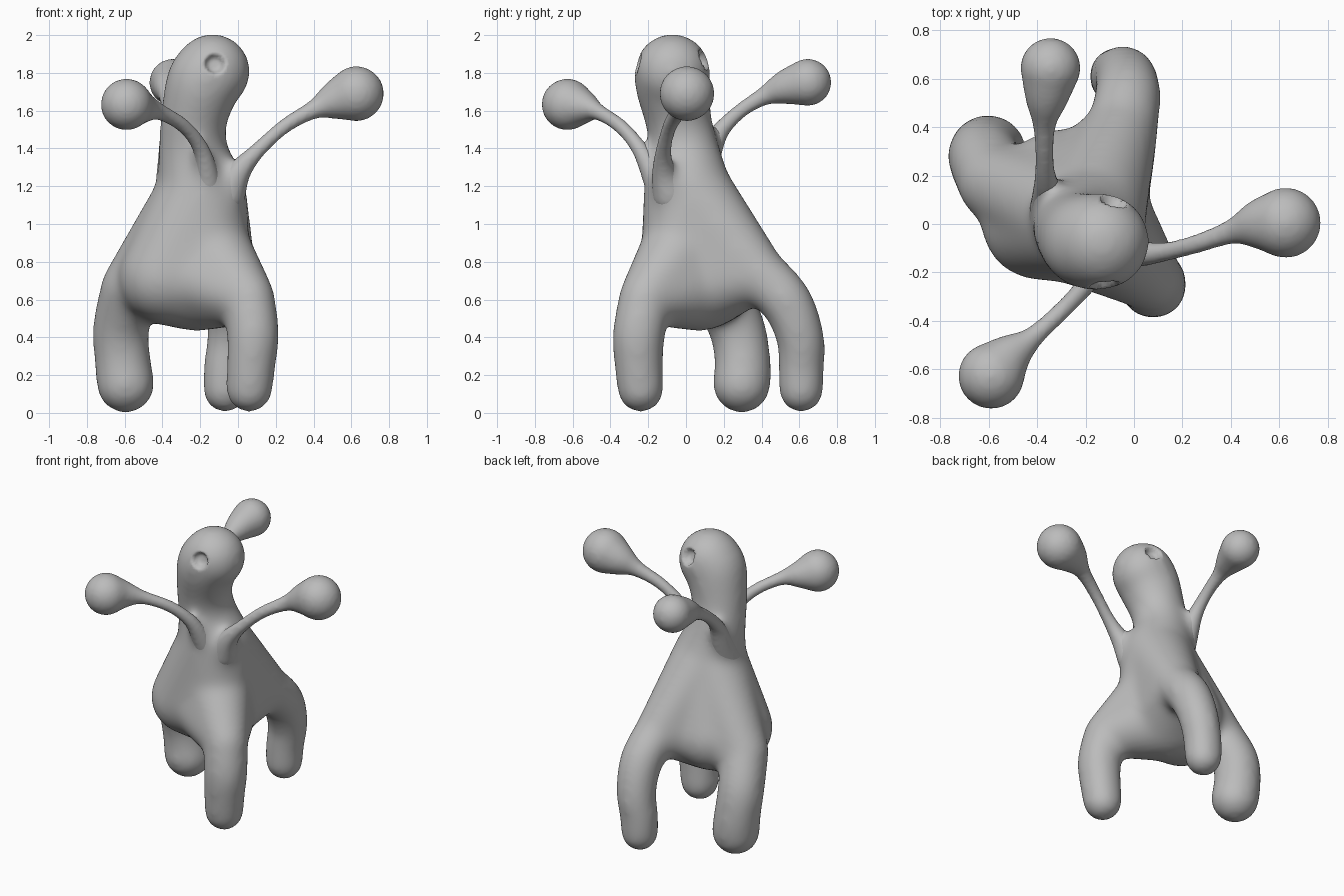
import bpy, bmesh
from mathutils import Vector

if "Cube" in bpy.data.objects:
    bpy.data.objects.remove(bpy.data.objects["Cube"])

grey = bpy.data.materials.new("grey_clay")
grey.diffuse_color = (0.5, 0.5, 0.5, 1)
grey.use_nodes = True
grey.node_tree.nodes["Principled BSDF"].inputs["Base Color"].default_value = grey.diffuse_color


def hull(bm, balls):
    """Add the convex hull of some balls (x, y, z, radius)."""
    part = bmesh.new()
    for x, y, z, r in balls:
        made = bmesh.ops.create_icosphere(part, subdivisions=3, radius=r)
        bmesh.ops.translate(part, verts=made["verts"], vec=(x, y, z))
    pts = [v.co.copy() for v in part.verts]
    part.free()
    part = bmesh.new()
    for p in pts:
        part.verts.new(p)
    res = bmesh.ops.convex_hull(part, input=part.verts)
    junk = {g for g in res["geom_interior"] + res["geom_unused"]
            if isinstance(g, bmesh.types.BMVert)}
    bmesh.ops.delete(part, geom=list(junk), context="VERTS")
    bmesh.ops.recalc_face_normals(part, faces=part.faces)
    tmp = bpy.data.meshes.new("tmp")
    part.to_mesh(tmp)
    part.free()
    bm.from_mesh(tmp)
    bpy.data.meshes.remove(tmp)


def limb(bm, balls, steps=4):
    """Sweep a ball along a smooth path with changing radius."""
    p = [Vector(b) for b in balls]
    p = [2 * p[0] - p[1]] + p + [2 * p[-1] - p[-2]]
    path = []
    for i in range(1, len(p) - 2):
        a, b, c, d = p[i - 1:i + 3]
        for k in range(steps):
            t = k / steps
            path.append(0.5 * (2 * b + (c - a) * t + (2 * a - 5 * b + 4 * c - d) * t ** 2
                               + (3 * b - a - 3 * c + d) * t ** 3))
    path.append(p[-2])
    for a, b in zip(path, path[1:]):
        hull(bm, [a, b])


def finish(bm, name, voxel, smooth):
    """Fuse the pieces into one skin and soften it."""
    me = bpy.data.meshes.new(name)
    bm.to_mesh(me)
    bm.free()
    ob = bpy.data.objects.new(name, me)
    bpy.context.collection.objects.link(ob)
    me.materials.append(grey)
    m = ob.modifiers.new("fuse", "REMESH")
    m.mode = "VOXEL"
    m.voxel_size = voxel
    m.use_smooth_shade = True
    s = ob.modifiers.new("soften", "SMOOTH")
    s.factor = 0.5
    s.iterations = smooth
    bpy.context.view_layer.objects.active = ob
    ob.select_set(True)
    for n in ("fuse", "soften"):
        bpy.ops.object.modifier_apply(modifier=n)
    ob.select_set(False)
    ob.data.polygons.foreach_set("use_smooth", [True] * len(ob.data.polygons))
    return ob


# Arms: thin stalks flaring at the root, with a bulb at the tip
arms = {
    "right_arm": [(-.06, -.08, 1.15, .10), (0, -.115, 1.27, .066), (.10, -.12, 1.385, .042),
                  (.25, -.085, 1.52, .039), (.41, -.03, 1.61, .052), (.53, 0, 1.66, .105),
                  (.627, .005, 1.69, .146)],
    "front_left_arm": [(-.16, -.10, 1.13, .10), (-.165, -.17, 1.26, .066), (-.20, -.25, 1.405, .043),
                       (-.29, -.35, 1.52, .038), (-.42, -.47, 1.595, .045), (-.52, -.55, 1.62, .09),
                       (-.59, -.628, 1.633, .137)],
    "back_left_arm": [(-.32, .02, 1.18, .12), (-.345, .10, 1.34, .08), (-.365, .18, 1.49, .048),
                      (-.37, .29, 1.60, .039), (-.37, .42, 1.68, .05), (-.36, .53, 1.725, .09),
                      (-.345, .645, 1.75, .125)],
}

# Body: shoulder, belly and a web running out to each of the three legs
legs = [
    [(-.57, .165, .66, .16), (-.62, .27, .45, .152), (-.61, .30, .27, .152), (-.595, .295, .152, .157)],
    [(.055, -.215, .61, .143), (.08, -.25, .42, .142), (.07, -.25, .26, .133), (.06, -.24, .125, .127)],
    [(-.05, .38, .74, .15), (-.025, .53, .59, .14), (-.035, .605, .40, .13), (-.06, .61, .25, .125),
     (-.067, .61, .12, .122)],
]
shoulder = (-.19, .01, 1.17, .235)
waist = (-.165, -.005, .88, .228)
belly = [(-.22, .07, .705, .275), (-.27, 0, .74, .24), (-.39, .01, .72, .245), (-.31, .17, .70, .225)]
bm = bmesh.new()
hull(bm, [shoulder, waist] + belly)
for leg, top in zip(legs, (shoulder, waist, shoulder)):
    hull(bm, [top, belly[0], belly[1], leg[0]])
    limb(bm, leg)
# Neck and head
limb(bm, [shoulder, (-.235, -.005, 1.37, .187), (-.235, -.04, 1.55, .178),
          (-.185, -.072, 1.74, .201), (-.135, -.072, 1.808, .203)])
# Arm roots, blended into the body
for path in arms.values():
    limb(bm, path[:3])
body = finish(bm, "body", 0.016, 60)

# Eye sockets: two round dents in the head
centre = Vector((-.15, -.07, 1.82))
for aim in ((.03, -.19, .03), (.065, .16, .05)):
    axis = Vector(aim).normalized()
    for v in body.data.vertices:
        rel = v.co - centre
        h = rel.dot(axis)
        d = (rel - axis * h).length
        if 0 < h < .4 and d < .055:
            v.co -= axis * .05 * (1 - (d / .055) ** 4)

for name, path in arms.items():
    bm = bmesh.new()
    limb(bm, path)
    finish(bm, name, 0.013, 8)
